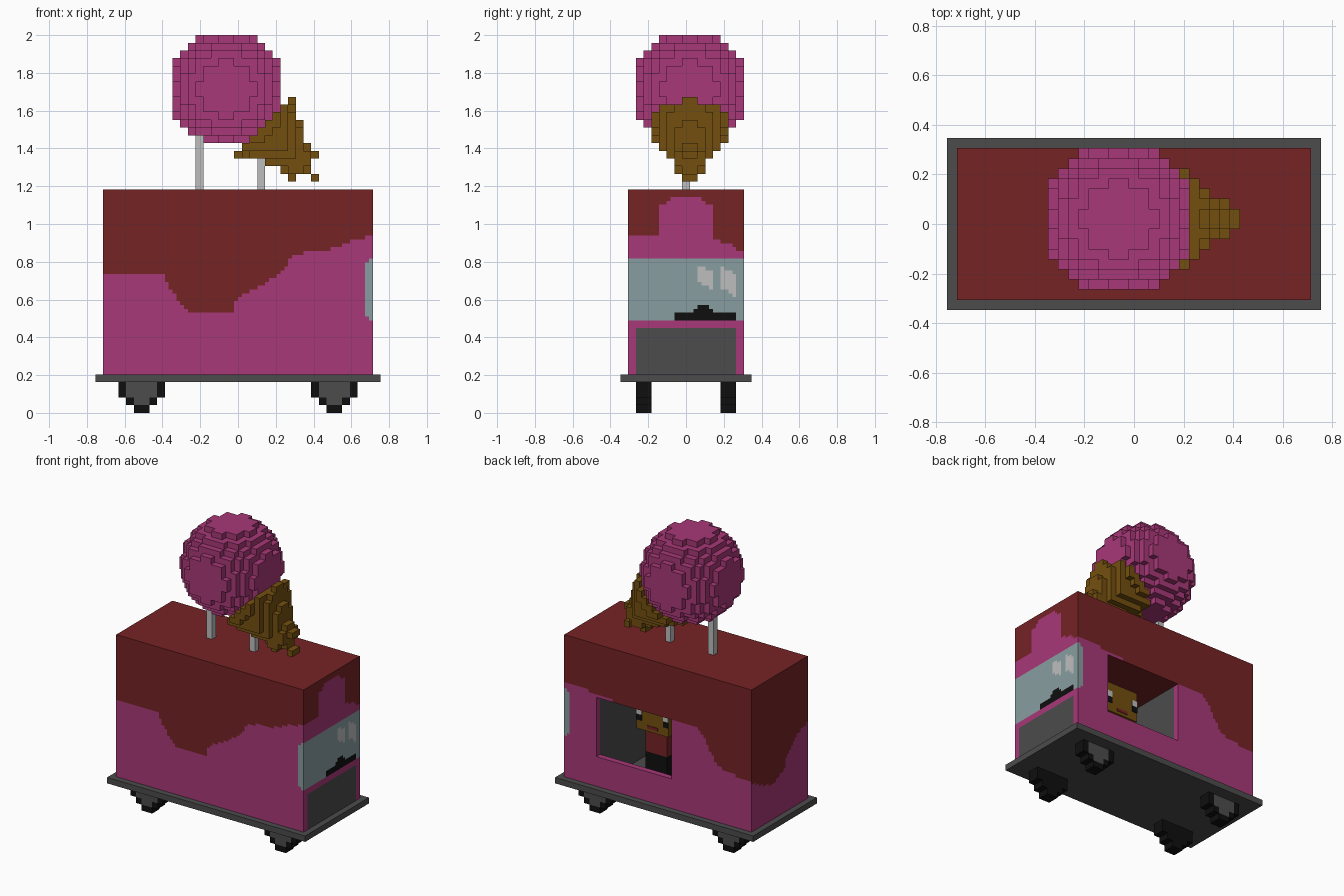
import bpy, bmesh
from itertools import product

cube = bpy.data.objects.get("Cube")
if cube:
    bpy.data.objects.remove(cube, do_unlink=True)

V = 2 / 49  # edge of one block; all layout below is in blocks
H = 0.5     # fine paint cell


def linear(c):
    c /= 255
    return c / 12.92 if c <= 0.04045 else ((c + 0.055) / 1.055) ** 2.4


def material(name, rgb):
    m = bpy.data.materials.new(name)
    col = (*[linear(c) for c in rgb], 1)
    m.use_nodes = True
    m.diffuse_color = col
    m.node_tree.nodes["Principled BSDF"].inputs["Base Color"].default_value = col
    return m


MATS = {n: material(n, c) for n, c in {
    "pink": (168, 56, 120), "maroon": (118, 35, 37), "dark_grey": (76, 76, 76),
    "black": (15, 15, 15), "glass": (137, 157, 161), "light_grey": (190, 190, 190),
    "waffle_brown": (116, 79, 15)}.items()}


def face(lo, hi, axis, side):
    """One outward quad of the box lo-hi."""
    u, w = (axis + 1) % 3, (axis + 2) % 3
    quad = []
    for a, b in ((0, 0), (1, 0), (1, 1), (0, 1)):
        p = [0, 0, 0]
        p[axis], p[u], p[w] = (lo, hi)[side][axis], (lo, hi)[a][u], (lo, hi)[b][w]
        quad.append(tuple(p))
    return quad if side else quad[::-1]


def build(name, quads):
    """Object from (quad, colour) pairs, shared corners welded."""
    me = bpy.data.meshes.new(name)
    ob = bpy.data.objects.new(name, me)
    bpy.context.collection.objects.link(ob)
    slots = sorted({c for _, c in quads})
    for s in slots:
        me.materials.append(MATS[s])
    bm = bmesh.new()
    for quad, colour in quads:
        f = bm.faces.new([bm.verts.new([c * V for c in p]) for p in quad])
        f.material_index = slots.index(colour)
    bmesh.ops.remove_doubles(bm, verts=bm.verts, dist=1e-5)
    bm.to_mesh(me)
    bm.free()
    return ob


def box(name, lo, hi, colour):
    return build(name, [(face(lo, hi, a, s), colour) for a in range(3) for s in (0, 1)])


def voxels(name, cells):
    """Outer skin of a dict of cell centre -> colour."""
    quads = []
    for c, colour in cells.items():
        lo, hi = [k - 0.5 for k in c], [k + 0.5 for k in c]
        for axis, side in product(range(3), (0, 1)):
            n = list(c)
            n[axis] += 2 * side - 1
            if tuple(n) not in cells:
                quads.append((face(lo, hi, axis, side), colour))
    return build(name, quads)


def height(points, t):
    """Height of a dripping edge at t, linear between points."""
    for (a, za), (b, zb) in zip(points, points[1:]):
        if t <= b:
            return za + (zb - za) * max(0, t - a) / (b - a)
    return points[-1][1]


# Lower edge of the sauce on each wall, in units along the wall
FRONT = [(-.72, .735), (-.40, .735), (-.35, .64), (-.27, .54), (-.03, .54), (0, .61), (.08, .65),
         (.18, .71), (.25, .76), (.29, .84), (.5, .87), (.6, .91), (.72, .945)]
BACK = [(-.72, .545), (-.57, .565), (-.46, .59), (-.40, .67), (-.35, .77), (-.3, .81),
        (-.1, .81), (.45, .83), (.55, .85), (.72, .86)]
NOSE = [(-.31, .945), (-.15, .945), (-.145, 1.1), (-.11, 1.11), (-.06, 1.15), (.07, 1.15),
        (.11, 1.11), (.14, 1.1), (.145, .96), (.15, .92), (.24, .89), (.27, .86), (.31, .86)]
TAIL = [(-.31, .735), (-.17, .68), (-.08, .58), (-.04, .495), (.05, .45), (.155, .464), (.31, .547)]


def side_paint(edge):
    def paint(x, z):
        glass_start = .695 if z < .515 or z > .79 else .672
        if x > glass_start and .49 < z < .816:
            return "glass"
        return "maroon" if z > height(edge, x) else "pink"
    return paint


def nose_paint(y, z):
    if .49 < z < .816:
        if -.06 < y < .26 and z < (.572 if abs(y - .1) < .03 else .55 if abs(y - .1) < .05 else .53):
            return "black"
        for yc, zc, r in ((.1, .72, .045), (.22, .70, .06)):
            if abs(y - yc) < .042 and abs(z - zc + .6 * (y - yc)) < r:
                return "light_grey"
        return "glass"
    if abs(y) < .265 and z < .45:
        return "dark_grey"
    return "maroon" if z > height(NOSE, y) else "pink"


def tail_paint(y, z):
    return "maroon" if z > height(TAIL, y) else "pink"


# Cart body: four painted walls, a serving window at the back, and the roof
LO, HI = (-17.5, -7.5, 5), (17.5, 7.5, 29)
WIN_LO, WIN_HI = (-2.5, 6.5, 10), (11.5, 7.5, 20)
walls = [(face(LO, HI, 2, 1), "maroon")]
for axis, side, paint in ((1, 0, side_paint(FRONT)), (1, 1, side_paint(BACK)),
                          (0, 1, nose_paint), (0, 0, tail_paint)):
    along = 1 - axis
    for i, k in product(range(int((HI[along] - LO[along]) / H)), range(int((HI[2] - LO[2]) / H))):
        lo, hi = list(LO), list(HI)
        lo[along], lo[2] = LO[along] + i * H, LO[2] + k * H
        hi[along], hi[2] = lo[along] + H, lo[2] + H
        t, z = lo[along] + H / 2, lo[2] + H / 2
        if axis and side and WIN_LO[0] < t < WIN_HI[0] and WIN_LO[2] < z < WIN_HI[2]:
            continue
        walls.append((face(lo, hi, axis, side), paint(t * V, z * V)))
build("cart_body", walls)

# Window reveal and the room behind it, both facing inwards
build("window_frame", [(face(WIN_LO, WIN_HI, a, s)[::-1], "maroon" if a and s else "pink")
                       for a in (0, 2) for s in (0, 1)])
ROOM_LO, ROOM_HI = (-2.5, -6.5, 5.1), (11.5, 6.5, 20)
room = [(face(ROOM_LO, ROOM_HI, a, s)[::-1], "maroon" if (a, s) == (2, 1) else "dark_grey")
        for a in range(3) for s in (0, 1) if (a, s) != (1, 1)]
room.append((face(ROOM_LO, (11.5, 6.5, 10), 1, 1)[::-1], "dark_grey"))
build("serving_room", room)

# Vendor inside
box("vendor_legs", (2.5, -1.5, 5.1), (6.5, 1.5, 10), "black")
box("vendor_torso", (2.5, -1.5, 10), (6.5, 1.5, 14), "maroon")
box("vendor_head", (1.5, -3.5, 14), (7.5, 2.5, 19), "waffle_brown")
for label, x in (("right", 1.5), ("left", 6.5)):
    box(label + "_eye_white", (x, 2.5, 16.5), (x + 1, 2.6, 17.5), "light_grey")
    box(label + "_eye_pupil", (x, 2.5, 15.5), (x + 1, 2.6, 16.5), "black")
box("vendor_mouth", (3.5, 2.5, 14.5), (5.5, 2.6, 15), "maroon")

# Base plate and wheels, hubs on the outer faces only
box("base_plate", (-18.5, -8.5, 4), (18.5, 8.5, 5), "dark_grey")
TREAD, HUB = (1, 2, 3, 3), (0, 1, 2, 2)
for (end, cx), (flank, sy) in product((("rear", -12.5), ("nose", 12.5)), (("right", -1), ("left", 1))):
    cells = {}
    for row, layer, i in product(range(4), (5, 6), range(6)):
        off = abs(i - 2.5)
        if off < TREAD[row]:
            hub = layer == 6 and off < HUB[row]
            cells[(cx - 2.5 + i, sy * layer, row + .5)] = "dark_grey" if hub else "black"
    voxels(f"{end}_{flank}_wheel", cells)

# Poles holding the sign
box("rear_pole", (-5.5, -.5, 29), (-4.5, .5, 37), "light_grey")
box("nose_pole", (2.5, -.5, 29), (3.5, .5, 34), "light_grey")

# Ice cream scoop: block sphere
scoop = {}
for i, j, k in product(range(14), repeat=3):
    if sum((n - 6.5) ** 2 for n in (i, j, k)) <= 56:
        scoop[(i - 8, j - 6, k + 35.5)] = "pink"
voxels("ice_cream_scoop", scoop)

# Waffle cone: block cone on a slanted axis, with a ridge near the tip
cone = {}
for x, y, k in product(range(-2, 12), range(-6, 8), range(29, 43)):
    z = k + .5
    along, across = (x + 1.5) - (z - 42), (x + 1.5) + (z - 42)
    limit = 3.1 if along == 20 else 1.2 if along > 20 else 7.2 - (along - 10) * .45
    inside = across ** 2 + 2 * (y - .5) ** 2 <= limit ** 2
    if 10 <= along <= 23 and inside and (x, y, z) not in scoop:
        cone[(x, y, z)] = "waffle_brown"
voxels("waffle_cone", cone)
